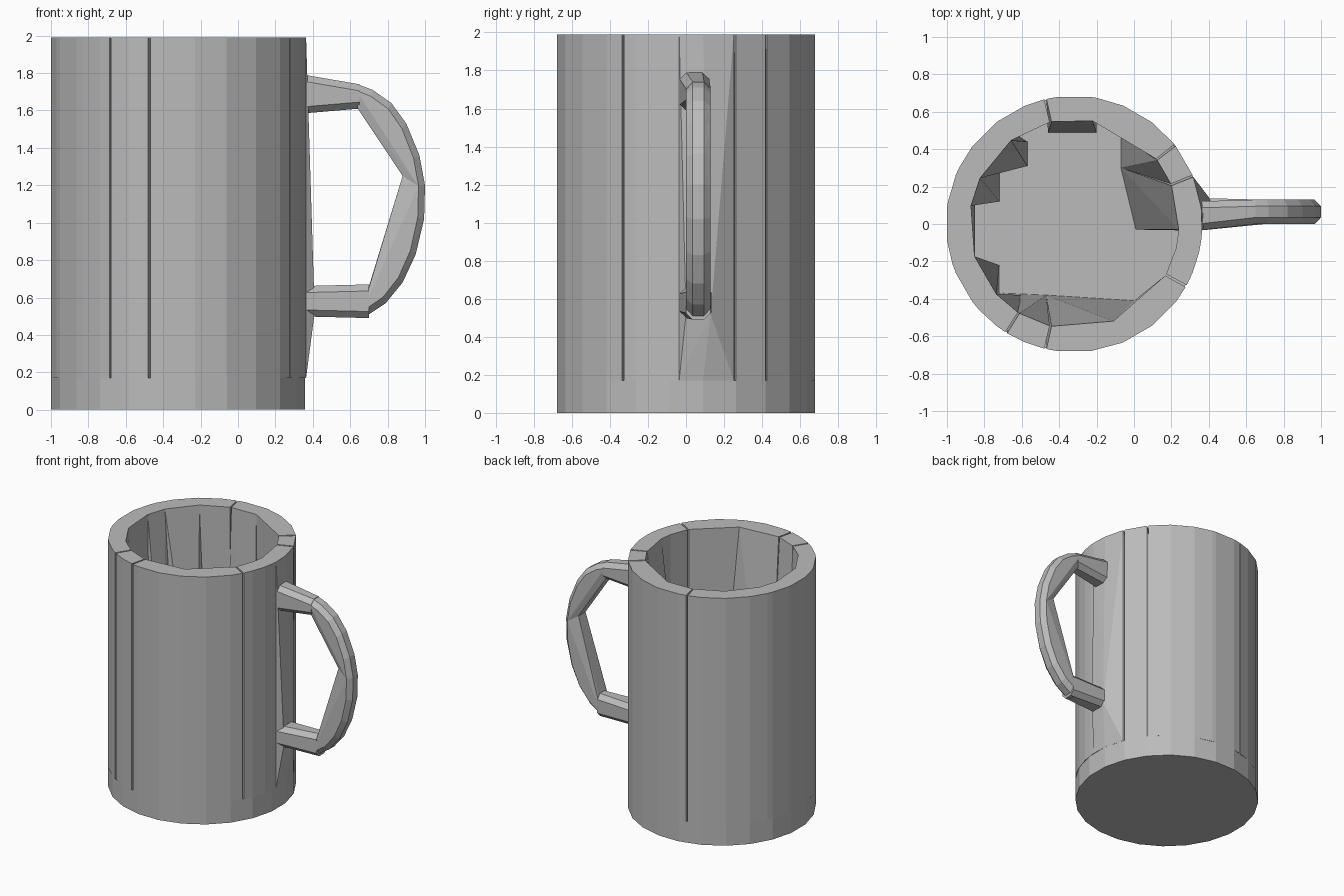
import bpy, bmesh, math

cube = bpy.data.objects.get("Cube")
if cube:
    bpy.data.objects.remove(cube, do_unlink=True)

CX, R_OUT, R_IN = -0.32, 0.685, 0.56
FLOOR, TOP, GAP = 0.17, 1.99, 0.5

grey = bpy.data.materials.new("plain grey")
grey.use_nodes = True
grey.diffuse_color = (0.5, 0.5, 0.5, 1)
grey.node_tree.nodes["Principled BSDF"].inputs["Base Color"].default_value = (0.5, 0.5, 0.5, 1)


def hull(name, points):
    """Flat-shaded convex block around a few points."""
    bm = bmesh.new()
    for p in points:
        bm.verts.new(p)
    res = bmesh.ops.convex_hull(bm, input=bm.verts)
    junk = set(res["geom_interior"]) | set(res["geom_unused"])
    bmesh.ops.delete(bm, geom=[g for g in junk if isinstance(g, bmesh.types.BMVert)],
                     context='VERTS')
    bmesh.ops.dissolve_limit(bm, angle_limit=0.01, verts=bm.verts, edges=bm.edges)
    bmesh.ops.recalc_face_normals(bm, faces=bm.faces)
    mesh = bpy.data.meshes.new(name)
    bm.to_mesh(mesh)
    bm.free()
    mesh.materials.append(grey)
    obj = bpy.data.objects.new(name, mesh)
    bpy.context.collection.objects.link(obj)
    return obj


def polar(r, deg, z):
    a = math.radians(deg)
    return (CX + r * math.cos(a), r * math.sin(a), z)


RIM = [7.5 + 15 * k for k in range(-12, 24)]

# Solid base
hull("mug_base", [polar(R_OUT, a, z) for a in RIM[:24] for z in (0, FLOOR)])


# Wall staves: start angle, end angle, toe points spreading over the floor
staves = [
    (-3, 22, [(0.01, -0.03), (-0.07, 0.3)]),
    (22, 38, [(-0.07, 0.3), (-0.07, 0.47)]),
    (38, 80, []),
    (80, 103, [(-0.2, 0.49), (-0.46, 0.49)]),
    (103, 127, []),
    (127, 154, [(-0.57, 0.31), (-0.57, 0.44)]),
    (154, 170, [(-0.72, 0.12), (-0.72, 0.31)]),
    (170, 198, [(-0.85, 0.12), (-0.85, -0.21)]),
    (198, 222, [(-0.72, -0.22), (-0.72, -0.37)]),
    (222, 238, [(-0.72, -0.37), (-0.6, -0.38)]),
    (238, 257, [(-0.7, -0.37), (-0.47, -0.38)]),
    (257, 292, [(-0.47, -0.38), (0, -0.41)]),
    (292, 331, [(0, -0.41), (0.1, -0.36)]),
    (331, 347, []),
    (347, 357, []),
]
open_seams = {22, 38, 103, 238, 257, 331}

for i, (a0, a1, toe) in enumerate(staves):
    s = a0 + (GAP if a0 in open_seams else 0)
    e = a1 - (GAP if a1 in open_seams else 0)
    outer = [s] + [a for a in RIM if s < a < e] + [e]
    pts = [polar(R_OUT, a, z) for a in outer for z in (FLOOR, TOP)]
    pts += [polar(R_IN, a, z) for a in (s, e) for z in (FLOOR, TOP)]
    pts += [(x, y, FLOOR) for x, y in toe]
    if i == 0:
        # Flare out to the lower handle root
        pts += [(0.41, y, 0.52) for y in (0.0, 0.13)]
    hull("wall_stave_%d" % (i + 1), pts)


def section(x, y0, y1, z0, z1, c=0.035):
    """Chamfered rectangle across an arm."""
    pts = []
    for y, dy in ((y0, c), (y1, -c)):
        for z, dz in ((z0, c), (z1, -c)):
            pts += [(x, y + dy, z), (x, y, z + dz)]
    return pts


def grip(name, outer, inner):
    """Curved part of the handle, with a rounded back."""
    pts = [(x, y, z) for x, z in inner for y in (0.02, 0.11)]
    for x, z in outer:
        dx, dz = 0.52 - x, 1.13 - z
        k = 0.035 / math.hypot(dx, dz)
        pts += [(x, y, z) for y in (0.035, 0.095)]
        pts += [(x + dx * k, y, z + dz * k) for y in (0, 0.13)]
    hull(name, pts)


# Handle
hull("handle_upper_arm", section(0.3, -0.04, 0.12, 1.58, 1.80)
     + section(0.65, 0, 0.13, 1.61, 1.74))
grip("handle_upper_grip",
     [(0.64, 1.74), (0.72, 1.71), (0.82, 1.64), (0.9, 1.53), (0.97, 1.36), (1, 1.2)],
     [(0.64, 1.61), (0.88, 1.25)])
grip("handle_lower_grip",
     [(1, 1.2), (0.995, 1.02), (0.95, 0.83), (0.88, 0.68), (0.79, 0.57), (0.67, 0.49)],
     [(0.88, 1.25), (0.7, 0.66)])
hull("handle_lower_arm", section(0.3, -0.04, 0.14, 0.5, 0.66)
     + section(0.7, 0, 0.13, 0.49, 0.67))
